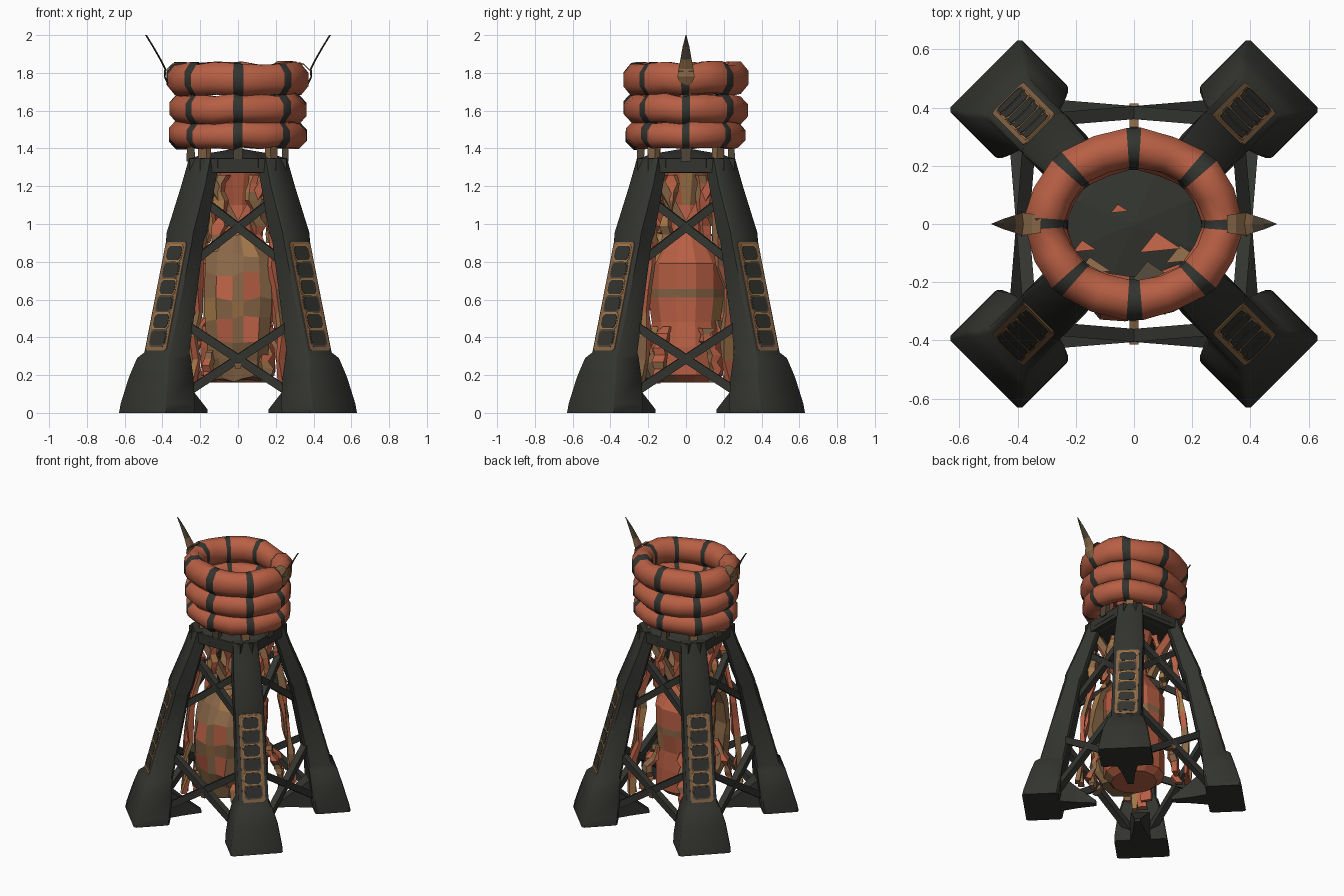
import bpy, math, random
from mathutils import Vector

random.seed(7)
if "Cube" in bpy.data.objects:
    bpy.data.objects.remove(bpy.data.objects["Cube"])


def colour(name, r, g, b):
    m = bpy.data.materials.new(name)
    m.use_nodes = True
    m.diffuse_color = (r, g, b, 1)
    m.node_tree.nodes["Principled BSDF"].inputs["Base Color"].default_value = (r, g, b, 1)
    return m


MATS = [colour("charcoal", .033, .035, .029), colour("rust red", .48, .115, .058),
        colour("worn brown", .25, .135, .063), colour("ochre", .38, .19, .068),
        colour("dark brown", .08, .06, .04)]
DARK, RED, BROWN, OCHRE, UMBER = range(5)


def build(name, verts, faces, paint, angle=0):
    """Make a mesh; paint is a material number or a rule on the polygon."""
    me = bpy.data.meshes.new(name)
    me.from_pydata([tuple(v) for v in verts], [], faces)
    for m in MATS:
        me.materials.append(m)
    ob = bpy.data.objects.new(name, me)
    bpy.context.collection.objects.link(ob)
    bpy.ops.object.select_all(action='DESELECT')
    ob.select_set(True)
    bpy.context.view_layer.objects.active = ob
    bpy.ops.object.mode_set(mode='EDIT')
    bpy.ops.mesh.select_all(action='SELECT')
    bpy.ops.mesh.normals_make_consistent(inside=False)
    bpy.ops.object.mode_set(mode='OBJECT')
    for p in me.polygons:
        p.material_index = paint(p) if callable(paint) else paint
    if angle:
        bpy.ops.object.shade_smooth_by_angle(angle=math.radians(angle))


def loft(name, rings, paint, closed=False, angle=0):
    """Bridge a list of equal sections; closed joins the last to the first."""
    n, m = len(rings[0]), len(rings)
    faces = []
    for i in range(m if closed else m - 1):
        a, b = i * n, (i + 1) % m * n
        faces += [(a + j, a + (j + 1) % n, b + (j + 1) % n, b + j) for j in range(n)]
    if not closed:
        faces += [tuple(range(n)), tuple(range((m - 1) * n, m * n))]
    build(name, [v for r in rings for v in r], faces, paint, angle)


def bar(name, points, wide, thick, paint, jitter=0):
    """Rectangular strip along points, wide across the radial direction."""
    rings = []
    for p in points:
        out = Vector((p.x, p.y, 0)).normalized()
        side = Vector((-out.y, out.x, 0))
        w, t = [s / 2 * (1 + random.uniform(-jitter, jitter)) for s in (wide, thick)]
        rings.append([p + side * a * w + out * b * t
                      for a, b in ((-1, -1), (1, -1), (1, 1), (-1, 1))])
    loft(name, rings, paint)


def beam(name, a, b, size, paint):
    """Square beam between two points."""
    s = (b - a).cross(Vector((0, 0, 1))).normalized() * size / 2
    t = (b - a).normalized().cross(s)
    loft(name, [[p - s - t, p + s - t, p + s + t, p - s + t] for p in (a, b)], paint)


def on_side(k, u, d, z):
    c, s = math.cos(k * math.pi / 2), math.sin(k * math.pi / 2)
    return Vector((u * c + d * s, u * s - d * c, z))


def on_leg(k, r, t, z):
    a = math.pi / 4 + k * math.pi / 2
    return Vector((r * math.cos(a) - t * math.sin(a), r * math.sin(a) + t * math.cos(a), z))


def disc(rx, ry, z, n=8):
    return [Vector((rx * math.cos((i + .5) * math.tau / n),
                    ry * math.sin((i + .5) * math.tau / n), z)) for i in range(n)]


# Legs: height, inner radius, outer radius, half width
LEG = [(0, .49, .73, .175), (.05, .48, .72, .172), (.19, .47, .68, .15), (.29, .46, .65, .12),
       (.32, .45, .615, .1), (.91, .34, .455, .097), (.95, .32, .45, .1),
       (1.2, .25, .35, .09), (1.35, .2, .3, .08)]


def leg_section(k, z, a, b, w):
    c = .014
    pts = [(a + c, -w), (b - c, -w), (b, c - w), (b, w - c),
           (b - c, w), (a + c, w), (a, w - c), (a, c - w)]
    return [on_leg(k, r, t, z) for r, t in pts]


def plate(name, k, z0, z1, half, lift, paint, cut):
    """Thin plate on the sloping outer face of a leg."""
    def face_r(z):
        return .615 - (z - .32) * .16 / .59
    outline = [(-half, z0 + cut), (cut - half, z0), (half - cut, z0), (half, z0 + cut),
               (half, z1 - cut), (half - cut, z1), (cut - half, z1), (-half, z1 - cut)]
    loft(name, [[on_leg(k, face_r(z) + d, t, z) for t, z in outline]
                for d in (-.002, lift)], paint)


for k in range(4):
    loft(f"leg_{k}", [leg_section(k, *s) for s in LEG], DARK, angle=45)
    # Spur from the foot towards the middle
    loft(f"foot_spur_{k}", [[on_leg(k, r, t, z) for t, z in ((-w, 0), (w, 0), (w, h), (-w, h))]
                            for r, w, h in ((.5, .07, .22), (.38, .04, .12), (.25, .02, .02))], DARK)
    # Ladder panel: worn frame, ochre rungs, dark windows
    plate(f"leg_panel_{k}", k, .33, .905, .076, .004, BROWN, .012)
    for i in range(6):
        z = .36 + i * .09
        plate(f"leg_rung_{k}_{i}", k, z - .01, z + .084, .06, .006, OCHRE if i % 2 else UMBER, .016)
        plate(f"leg_window_{k}_{i}", k, z, z + .074, .054, .008, DARK, .016)

# Crossed braces between legs, with a small peg at two crossings
for k in range(4):
    for s in (-1, 1):
        beam(f"lower_brace_{k}_{s}", on_side(k, -.33 * s, .41, .07),
             on_side(k, .28 * s, .36, .47), .045, DARK)
        beam(f"upper_brace_{k}_{s}", on_side(k, -.25 * s, .28, .79),
             on_side(k, .19 * s, .21, 1.13), .042, DARK)
    if k % 2 == 0:
        beam(f"brace_peg_{k}", on_side(k, 0, .33, .27), on_side(k, 0, .41, .25), .03, BROWN)
    beam(f"top_beam_{k}", on_side(k, -.2, .22, 1.31), on_side(k, .2, .22, 1.31), .075, DARK)

# Platform with a shallow cone on top
loft("platform", [disc(.23, .23, 1.27), disc(.28, .28, 1.3), disc(.28, .28, 1.345),
                  disc(.2, .2, 1.37), disc(.01, .01, 1.4)], DARK)

# Torn scraps lying inside the rings, higher towards the front wall
for i, (x, y, s, c) in enumerate(((.09, -.07, .07, RED), (.17, -.11, .06, BROWN),
                                  (.06, -.17, .07, UMBER), (-.14, -.15, .06, BROWN),
                                  (-.05, .05, .03, RED), (-.17, -.08, .04, RED))):
    z = 1.42 + max(0, -y)
    loft(f"floor_scrap_{i}", [[Vector((x - s, y - s * .4, z + h)), Vector((x + s, y - s * .2, z + .05 + h)),
                               Vector((x - s * .2, y + s * .6, z - .02 + h))] for h in (0, .006)], c)

# Short posts that carry the rings, with worn cuffs
for i in range(8):
    a = i * math.pi / 4
    p = Vector((.25 * math.cos(a), .24 * math.sin(a), 1.33))
    bar(f"ring_post_{i}", [p, p + Vector((0, 0, .09))], .055, .04,
        BROWN if i % 2 else UMBER, .2)


# Stacked padded rings with dark straps at every eighth
def ring(name, z, rx, ry, half):
    rings = []
    for d in [i * 45 + step for i in range(8) for step in (-4, 4, 22.5)]:
        a = math.radians(d + random.uniform(-.8, .8))
        swell = random.uniform(.94, 1.05)
        lift = random.uniform(-.01, .01)
        shrink = .985 if d % 45 == 22.5 else 1
        sec = []
        for j in range(8):
            t = (j + .5) * math.tau / 8
            q = .073 * math.cos(t) * swell
            sec.append(Vector(((rx + q) * shrink * math.cos(a), (ry + q) * shrink * math.sin(a),
                               z + lift + half * 1.06 * math.sin(t) * swell)))
        rings.append(sec)
    loft(name, rings, lambda p: DARK if p.index // 8 % 3 == 0 else RED, closed=True, angle=60)


ring("lower_ring", 1.472, .298, .25, .07)
ring("middle_ring", 1.61, .298, .262, .075)
ring("upper_ring", 1.768, .308, .262, .084)

# Thin curved horns on both sides, each on a worn pad
HORN = [(.365, 1.73, .05), (.388, 1.78, .09), (.385, 1.82, .08), (.41, 1.87, .06),
        (.45, 1.94, .035), (.487, 2, .004)]
for s, side in ((1, "left"), (-1, "right")):
    loft(f"horn_{side}", [[Vector((s * (x - .005), 0, z)), Vector((s * x, -w / 2, z)),
                           Vector((s * (x + .005), 0, z)), Vector((s * x, w / 2, z))]
                          for x, z, w in HORN],
         lambda p: BROWN if p.center.z < 1.88 else UMBER)
    loft(f"horn_pad_{side}", [[Vector((s * x, y * w, z + h)) for y, h in
                               ((-1, 0), (1, 0), (1, .008), (-1, .008))]
                              for x, w, z in ((.32, .03, 1.85), (.35, .035, 1.84), (.39, .04, 1.8))],
         BROWN)

# Red barrel with a brown belt hanging under the platform
BARREL = [(.15, .16), (.2, .2), (.205, .35), (.19, .48), (.2, .61), (.205, .655),
          (.2, .79), (.15, .87), (.09, .95), (.08, 1.1), (.13, 1.27)]


def patchwork(p):
    if .61 < p.center.z < .655:
        return BROWN
    return random.choice([RED] * 9 + [BROWN, OCHRE])


loft("barrel", [disc(r * random.uniform(.95, 1.05), r * random.uniform(.97, 1.05), z, 12)
                for r, z in BARREL], patchwork)


# Ragged strips hanging around the barrel
def rags(name, k, u, d, low, high, wide, choices):
    pts, n = [], 9
    for i in range(n):
        f = i / (n - 1)
        sway = random.uniform(-.015, .015)
        pts.append(on_side(k, u * (1 - .28 * f * f) + sway,
                           d * (1 - .33 * f * f) - sway, low + (high - low) * f))
    bar(name, pts, wide, .035, lambda p: random.choice(choices), .5)


for k in range(4):
    front = k == 0
    for s in (-1, 1):
        rags(f"outer_strip_{k}_{s}", k, .23 * s, .27, .16, 1.15, .055, [RED, RED, RED, BROWN, OCHRE])
        rags(f"low_strip_{k}_{s}", k, .15 * s, .25, random.uniform(.15, .2),
             random.uniform(.45, .55), .06, [BROWN, OCHRE, RED] if front else [RED, RED, BROWN])
        rags(f"high_strip_{k}_{s}", k, .1 * s, .18, .9, 1.26, .055, [RED, RED, BROWN, OCHRE])
        beam(f"neck_strap_{k}_{s}", on_side(k, .02 * s, .13, 1),
             on_side(k, .16 * s, .17, 1.26), .045, RED if s > 0 else BROWN)


# Front bag of brown cloth with red patches in two rows
def bag_paint(p):
    c = p.center
    if (.6 < c.z < .74 or .38 < c.z < .5) and .02 < abs(c.x) < .13:
        return RED
    return random.choice([BROWN, BROWN, OCHRE])


BAG = [(.18, .12, .24), (.28, .16, .28), (.38, .165, .31), (.5, .175, .32), (.6, .18, .33),
       (.74, .175, .31), (.84, .17, .27), (.95, .08, .19)]
loft("front_bag", [[Vector((w * x, -d + .13 * y + random.uniform(-.018, .018),
                            z + random.uniform(-.018, .018)))
                    for x, y in ((-1, 1), (-1, .5), (-.65, .1), (-.17, 0),
                                 (.17, 0), (.65, .1), (1, .5), (1, 1))]
                   for z, w, d in BAG], bag_paint)
